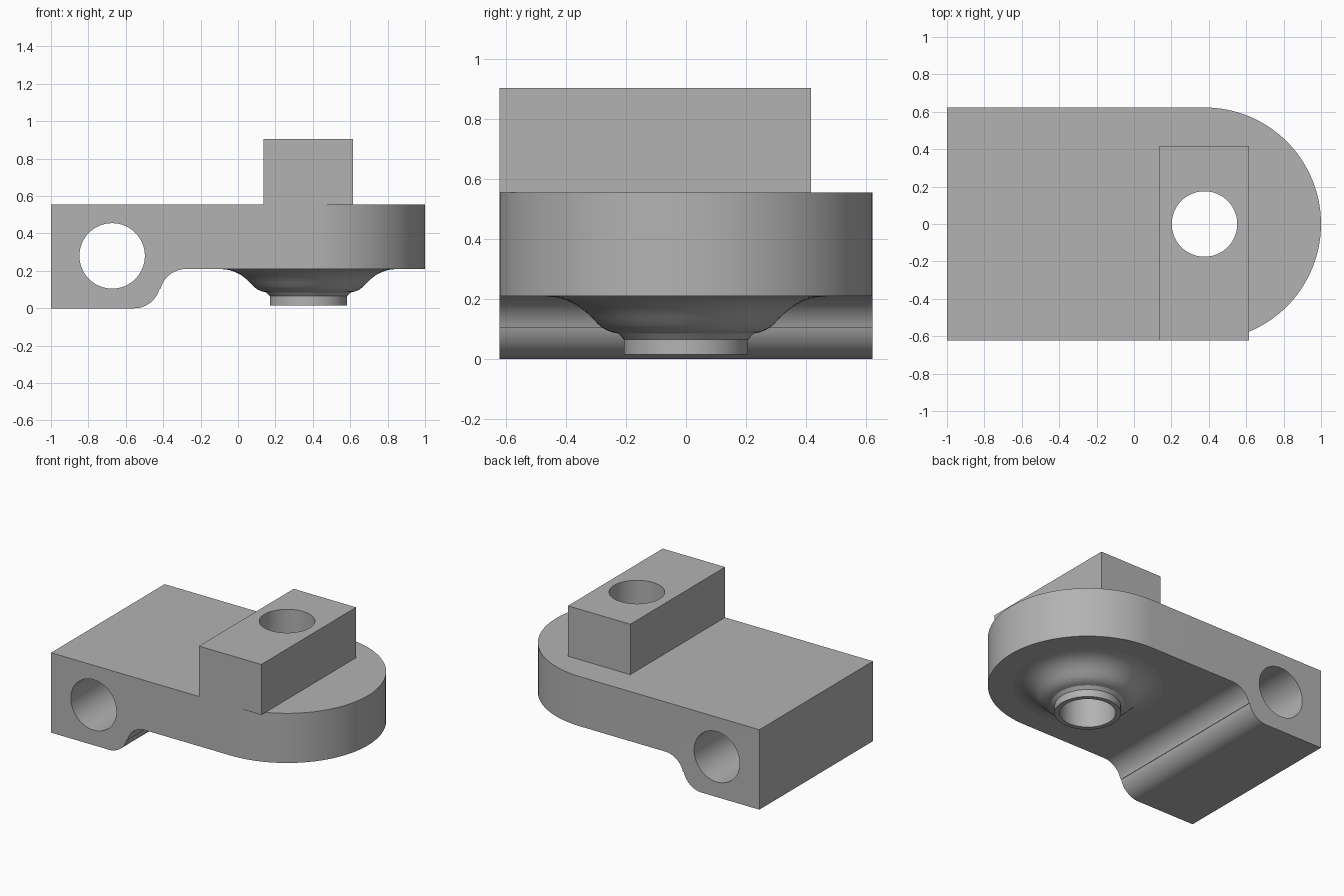
import bpy, bmesh
from math import sin, cos, pi, radians
from mathutils import Matrix, Vector

cube = bpy.data.objects.get("Cube")
if cube:
    bpy.data.objects.remove(cube, do_unlink=True)

AXIS_X = 0.377      # centre of rounded end, hub and vertical bore
HALF = 0.623        # half width and end radius
BORE = 0.175
PLATE_TOP = 0.555
PLATE_UNDER = 0.21

grey = bpy.data.materials.new("plain_grey")
grey.use_nodes = True
colour = (0.45, 0.45, 0.45, 1)
grey.diffuse_color = colour
grey.node_tree.nodes["Principled BSDF"].inputs["Base Color"].default_value = colour


def arc(cx, cy, r, start, end, steps):
    angles = [radians(start + (end - start) * i / steps) for i in range(steps + 1)]
    return [(cx + r * cos(a), cy + r * sin(a)) for a in angles]


def finish(bm, name):
    bmesh.ops.recalc_face_normals(bm, faces=bm.faces)
    mesh = bpy.data.meshes.new(name)
    bm.to_mesh(mesh)
    bm.free()
    mesh.materials.append(grey)
    obj = bpy.data.objects.new(name, mesh)
    bpy.context.collection.objects.link(obj)
    return obj


def prism(name, points, direction):
    """Extrude a closed outline of 3D points."""
    bm = bmesh.new()
    face = bm.faces.new([bm.verts.new(p) for p in points])
    moved = bmesh.ops.extrude_face_region(bm, geom=[face])["geom"]
    verts = [v for v in moved if isinstance(v, bmesh.types.BMVert)]
    bmesh.ops.translate(bm, verts=verts, vec=direction)
    return finish(bm, name)


def activate(obj):
    bpy.ops.object.select_all(action="DESELECT")
    obj.select_set(True)
    bpy.context.view_layer.objects.active = obj


def boolean(obj, tool, operation):
    """Apply a boolean and discard its tool."""
    mod = obj.modifiers.new("cut", "BOOLEAN")
    mod.object, mod.operation, mod.solver = tool, operation, "EXACT"
    activate(obj)
    bpy.ops.object.modifier_apply(modifier=mod.name)
    bpy.data.objects.remove(tool, do_unlink=True)


def vertical_bore():
    ring = arc(AXIS_X, 0, BORE, 0, 360, 64)[:-1]
    return prism("vertical_bore_cutter", [(x, y, -0.5) for x, y in ring], (0, 0, 2))


# Base plate: stepped side profile with an S-shaped fillet under the thick end
side = [(-1, PLATE_TOP), (-1, 0)]
side += arc(-0.555, 0.14, 0.14, -90, -14, 14)
side += arc(-0.278, 0.07, 0.14, 166, 90, 14)
side += [(1.1, PLATE_UNDER), (1.1, PLATE_TOP)]
plate = prism("base_plate", [(x, -HALF, z) for x, z in side], (0, 2 * HALF, 0))

# Rounded end of the plate
plan = [(-1.2, HALF + 0.1), (-1.2, -HALF - 0.1), (AXIS_X, -HALF - 0.1)]
plan += arc(AXIS_X, 0, HALF, -90, 90, 64) + [(AXIS_X, HALF + 0.1)]
boolean(plate, prism("plan_cutter", [(x, y, -0.2) for x, y in plan], (0, 0, 1)), "INTERSECT")

# Cross hole through the thick end and vertical bore
cross = arc(-0.673, 0.28, BORE, 0, 360, 64)[:-1]
boolean(plate, prism("cross_hole_cutter", [(x, -1, z) for x, z in cross], (0, 2, 0)), "DIFFERENCE")
boolean(plate, vertical_bore(), "DIFFERENCE")

# Upright block, reaching the front face and overhanging the rounded corner
left, right, front, back = 0.136, 0.615, -HALF, 0.417
corners = [(left, front), (right, front), (right, back), (left, back)]
block = prism("upright_block", [(x, y, PLATE_TOP) for x, y in corners], (0, 0, 0.35))
boolean(block, vertical_bore(), "DIFFERENCE")

# Flared hub under the plate, turned around the bore axis
profile = [(BORE, PLATE_UNDER), (BORE, 0.015), (0.207, 0.015), (0.207, 0.065),
           (0.226, 0.085), (0.25, 0.09), (0.272, 0.1), (0.292, 0.115),
           (0.313, 0.137), (0.334, 0.157), (0.36, 0.177), (0.39, 0.193),
           (0.425, 0.205), (0.47, PLATE_UNDER)]
bm = bmesh.new()
verts = [bm.verts.new((AXIS_X + r, 0, z)) for r, z in profile]
edges = [bm.edges.new(pair) for pair in zip(verts, verts[1:])]
bmesh.ops.spin(bm, geom=verts + edges, cent=(AXIS_X, 0, 0), axis=(0, 0, 1),
               angle=2 * pi, steps=64, use_duplicate=False)
bmesh.ops.remove_doubles(bm, verts=bm.verts, dist=0.0005)
hub = finish(bm, "flared_hub")
# Make the open shell face outward: its lower rim must point down
rim = min(hub.data.polygons, key=lambda p: p.center.z)
if rim.normal.z > 0:
    hub.data.flip_normals()

for obj in (plate, block, hub):
    activate(obj)
    bpy.ops.object.shade_smooth_by_angle(angle=radians(30))
